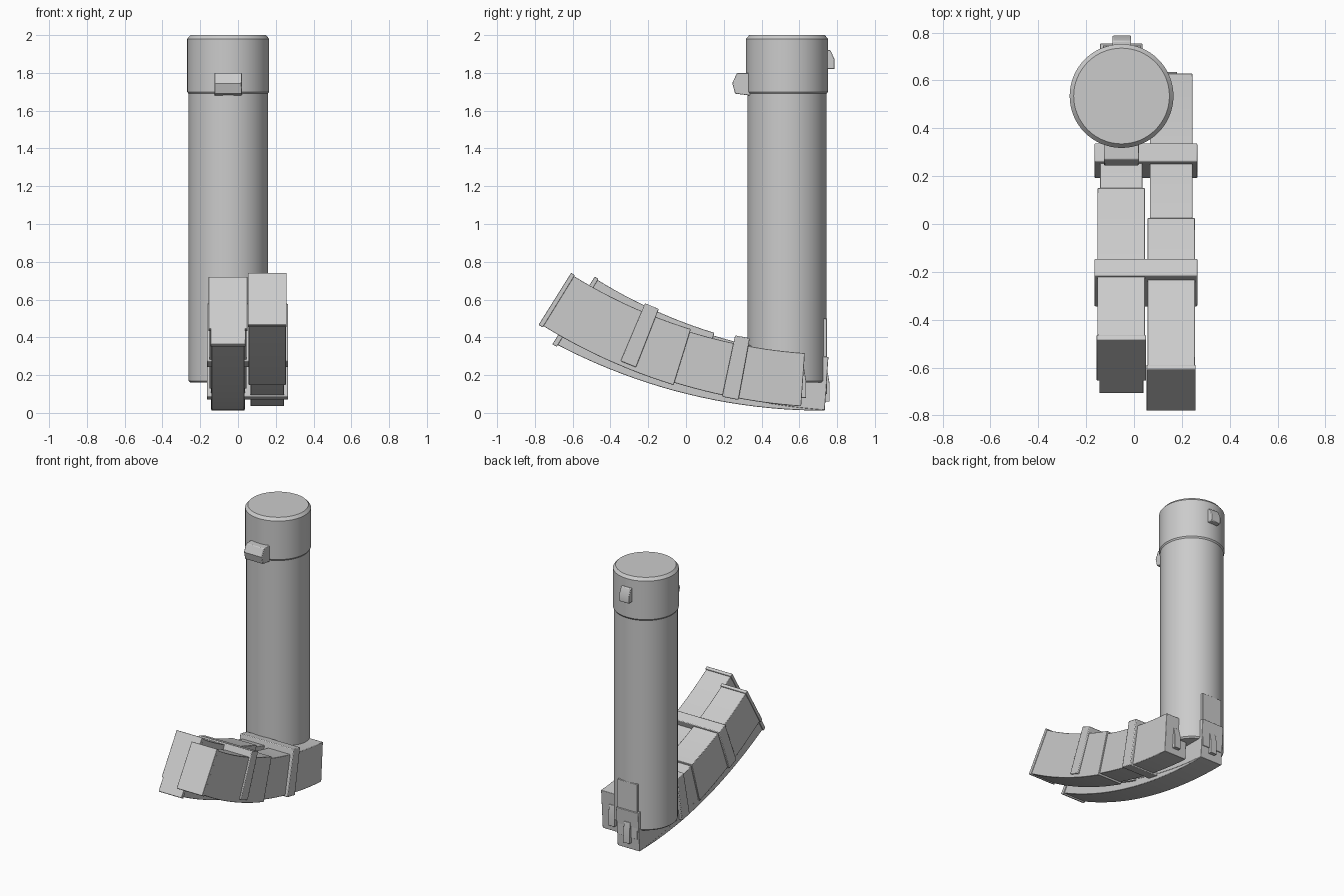
import bpy, bmesh
from math import sin, cos, pi, radians

cube = bpy.data.objects.get("Cube")
if cube:
    bpy.data.objects.remove(cube)

grey = bpy.data.materials.new("plain_grey")
grey.use_nodes = True
colour = (0.6, 0.6, 0.6, 1)
grey.diffuse_color = colour
grey.node_tree.nodes["Principled BSDF"].inputs["Base Color"].default_value = colour


def finish(name, bm, bevel=0.0):
    bmesh.ops.recalc_face_normals(bm, faces=bm.faces)
    mesh = bpy.data.meshes.new(name)
    bm.to_mesh(mesh)
    bm.free()
    mesh.materials.append(grey)
    obj = bpy.data.objects.new(name, mesh)
    bpy.context.collection.objects.link(obj)
    if bevel:
        mod = obj.modifiers.new("soft_edges", 'BEVEL')
        mod.width = bevel
        mod.segments = 2
        mod.limit_method = 'ANGLE'
        mod.angle_limit = radians(40)
    bpy.ops.object.select_all(action='DESELECT')
    obj.select_set(True)
    bpy.context.view_layer.objects.active = obj
    bpy.ops.object.shade_smooth_by_angle(angle=radians(30))
    return obj


def prism(name, outline, x0, x1, bevel=0.0):
    """Extrude a side outline of (y, z) points from x0 to x1."""
    bm = bmesh.new()
    face = bm.faces.new([bm.verts.new((x0, y, z)) for y, z in outline])
    side = bmesh.ops.extrude_face_region(bm, geom=[face])
    verts = [v for v in side["geom"] if isinstance(v, bmesh.types.BMVert)]
    bmesh.ops.translate(bm, verts=verts, vec=(x1 - x0, 0, 0))
    return finish(name, bm, bevel)


def arc_block(name, centre, inner, outer, start, end, x0, x1, steps=12, bevel=0.003, flare=0.0):
    """Curved block between two radii; flare widens the outer radius along the arc."""
    def point(r, t):
        a = radians(start + (end - start) * t)
        return centre[0] - r * sin(a), centre[1] - r * cos(a)
    ts = [i / steps for i in range(steps + 1)]
    outline = [point(inner, t) for t in ts]
    outline += [point(outer + flare * t, t) for t in reversed(ts)]
    return prism(name, outline, x0, x1, bevel)


def lathe(name, profile, cx, cy, segments=64):
    bm = bmesh.new()
    rings = []
    for r, z in profile:
        rings.append([bm.verts.new((cx + r * cos(2 * pi * i / segments),
                                    cy + r * sin(2 * pi * i / segments), z))
                      for i in range(segments)])
    for low, high in zip(rings, rings[1:]):
        for i in range(segments):
            j = (i + 1) % segments
            bm.faces.new((low[i], low[j], high[j], high[i]))
    bm.faces.new(rings[0])
    bm.faces.new(rings[-1])
    return finish(name, bm)


# Upright tube with a slightly wider, chamfered cap
lathe("tube", [(0.2, 0.16), (0.21, 0.17), (0.21, 1.69), (0.217, 1.7),
               (0.217, 1.98), (0.2, 2.0)], -0.052, 0.535)

# Catches near the top of the tube
prism("front_catch", [(0.34, 1.8), (0.27, 1.8), (0.245, 1.745), (0.26, 1.69), (0.34, 1.68)],
      -0.125, 0.02, 0.004)
prism("back_catch", [(0.73, 1.92), (0.765, 1.92), (0.787, 1.87), (0.787, 1.82), (0.73, 1.82)],
      -0.09, -0.012, 0.004)

# Two curved boxes side by side
left_centre = (0.815, 3.01)
right_centre = (0.94, 2.99)
for side, centre, mid in (("left", left_centre, 0.155), ("right", right_centre, -0.053)):
    arc_block(side + "_box_front", centre, 2.685, 2.995, 17.1, 31.8, mid - 0.099, mid + 0.099)
    arc_block(side + "_box_rear", centre, 2.7, 2.982, 3.95, 17.2, mid - 0.089, mid + 0.089)
    arc_block(side + "_end_lip", centre, 2.678, 3.003, 31.6, 32.1, mid - 0.103, mid + 0.103, 1)
    # Small latch on the rear face
    y, z = centre[0] - 0.185, centre[1] - 2.78
    prism(side + "_rear_latch", [(y - 0.04, z), (y - 0.004, z), (y + 0.006, z - 0.06),
                                 (y + 0.006, z - 0.15), (y - 0.04, z - 0.15)],
          mid - 0.025, mid + 0.025, 0.002)

# Tapering strip under the right box, with its own lip
arc_block("under_strip", right_centre, 2.95, 2.985, 3.95, 31.8, -0.14, 0.034, 20, 0.003, 0.105)
arc_block("under_strip_lip", right_centre, 2.98, 3.1, 31.6, 32.1, -0.145, 0.04, 1)

# Mounting plate on the back of the tube
prism("back_plate", [(0.7, 0.1), (0.746, 0.1), (0.746, 0.5), (0.7, 0.5)], -0.13, 0.03, 0.003)

# Clamps tying the boxes together
arc_block("rear_clamp", left_centre, 2.658, 2.99, 10.35, 12.05, -0.165, 0.265, 1, 0.005)
arc_block("front_clamp", left_centre, 2.64, 2.972, 21.3, 23.0, -0.165, 0.265, 1, 0.005)
